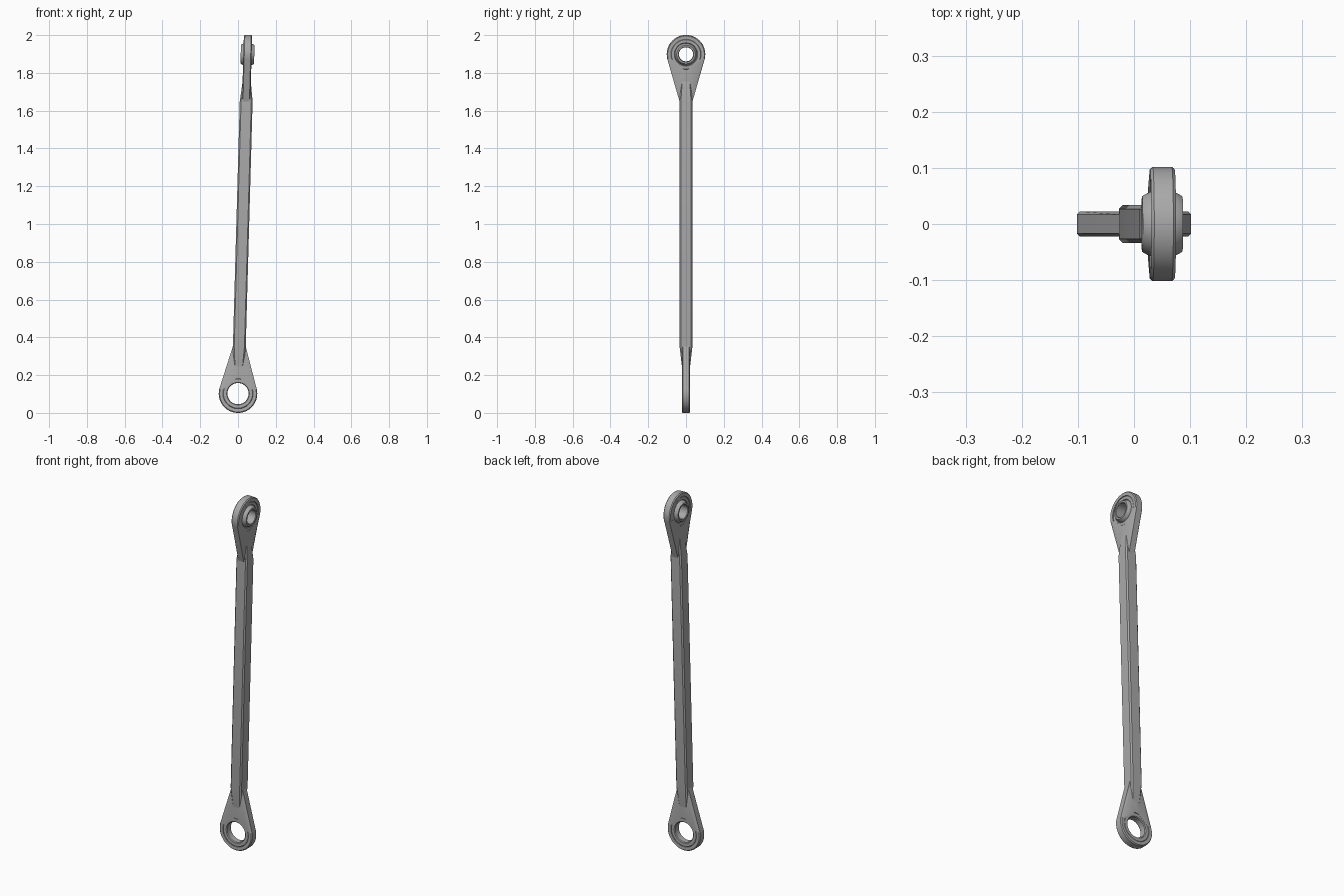
import bpy, bmesh, math
from mathutils import Matrix, Vector

cube = bpy.data.objects.get("Cube")
if cube:
    bpy.data.objects.remove(cube)

R = 0.102          # outer radius of both eyes
L = 1.797          # distance between eye centres
HALF = 0.034       # half width of the shaft
NECK = 0.25        # where the shaft meets the eye plates
PLACE = Matrix.Translation((0, 0, R)) @ Matrix.Rotation(0.028, 4, 'Y')

steel = bpy.data.materials.new("grey steel")
steel.use_nodes = True
GREY = (0.40, 0.40, 0.40, 1)
steel.diffuse_color = GREY
steel.node_tree.nodes["Principled BSDF"].inputs["Base Color"].default_value = GREY


def finish(name, bm):
    bmesh.ops.recalc_face_normals(bm, faces=bm.faces)
    bm.transform(PLACE)
    mesh = bpy.data.meshes.new(name)
    bm.to_mesh(mesh)
    bm.free()
    mesh.materials.append(steel)
    obj = bpy.data.objects.new(name, mesh)
    bpy.context.collection.objects.link(obj)
    bpy.ops.object.select_all(action='DESELECT')
    obj.select_set(True)
    bpy.context.view_layer.objects.active = obj
    bpy.ops.object.shade_smooth_by_angle(angle=math.radians(30))


def lower(u, v, h):
    return Vector((u, h, v))


def upper(u, v, h):
    return Vector((h, u, L - v))


def sweep(name, outline, profile, bore, frame):
    """Closed ring: profile holds (blend from bore to outline, height)."""
    bm = bmesh.new()
    loops = []
    for t, h in profile:
        loop = []
        for p in outline:
            q = p.normalized() * (bore + (p.length - bore) * t)
            loop.append(bm.verts.new(frame(q.x, q.y, h)))
        loops.append(loop)
    n = len(outline)
    for a, b in zip(loops, loops[1:] + loops[:1]):
        for i in range(n):
            j = (i + 1) % n
            bm.faces.new((a[i], a[j], b[j], b[i]))
    finish(name, bm)


def mirrored(half):
    """Closes a half profile by reflecting its heights."""
    return half + [(t, -h) for t, h in reversed(half)]


def direction(a):
    return Vector((math.sin(a), math.cos(a)))


circle = [direction(math.tau * i / 64) for i in range(64)]

# Teardrop outline: arc with tangents running to the shaft corners
corner = Vector((HALF, NECK))
start = math.atan2(HALF, NECK) + math.acos(R / corner.length)
N = 56
arc = [direction(start + (math.tau - 2 * start) * i / N) * R for i in range(N + 1)]
teardrop = [corner] + arc + [Vector((-HALF, NECK))]

plate = mirrored([(0, 0.021), (0.78, 0.022), (1, 0.017)])
sweep("lower_eye_plate", teardrop, plate, 0.08, lower)
sweep("upper_eye_plate", teardrop, plate, 0.08, upper)

# Bearing liners with chamfered lips
sweep("lower_liner", circle, mirrored(
    [(0.056, 0.016), (0.060, 0.020), (0.077, 0.020), (0.081, 0.016)]), 0, lower)
sweep("upper_race", circle, mirrored(
    [(0.058, 0.015), (0.062, 0.019), (0.077, 0.019), (0.081, 0.015)]), 0, upper)

# Swivel ball with a straight bore
BALL, REACH = 0.061, 0.036
ball = [(0.038, REACH - 0.003), (0.041, REACH)]
for i in range(8):
    h = REACH * (1 - i / 8)
    ball.append((math.sqrt(BALL ** 2 - h * h), h))
sweep("swivel_ball", circle, mirrored(ball), 0, upper)

# Chamfered square shaft, thinning into each plate
bm = bmesh.new()
rows = [(0.13, 0.026, 0.020), (NECK, HALF, HALF),
        (L - NECK, HALF, HALF), (L - 0.13, 0.020, 0.026)]
loops = []
for z, x, y in rows:
    c = 0.007
    quarter = [(x, y - c), (x - c, y)]
    ring = quarter + [(-a, b) for a, b in reversed(quarter)]
    ring += [(-a, -b) for a, b in ring]
    loops.append([bm.verts.new((a, b, z)) for a, b in ring])
for a, b in zip(loops, loops[1:]):
    for i in range(8):
        j = (i + 1) % 8
        bm.faces.new((a[i], a[j], b[j], b[i]))
bm.faces.new(loops[0])
bm.faces.new(loops[-1])
finish("shaft", bm)
